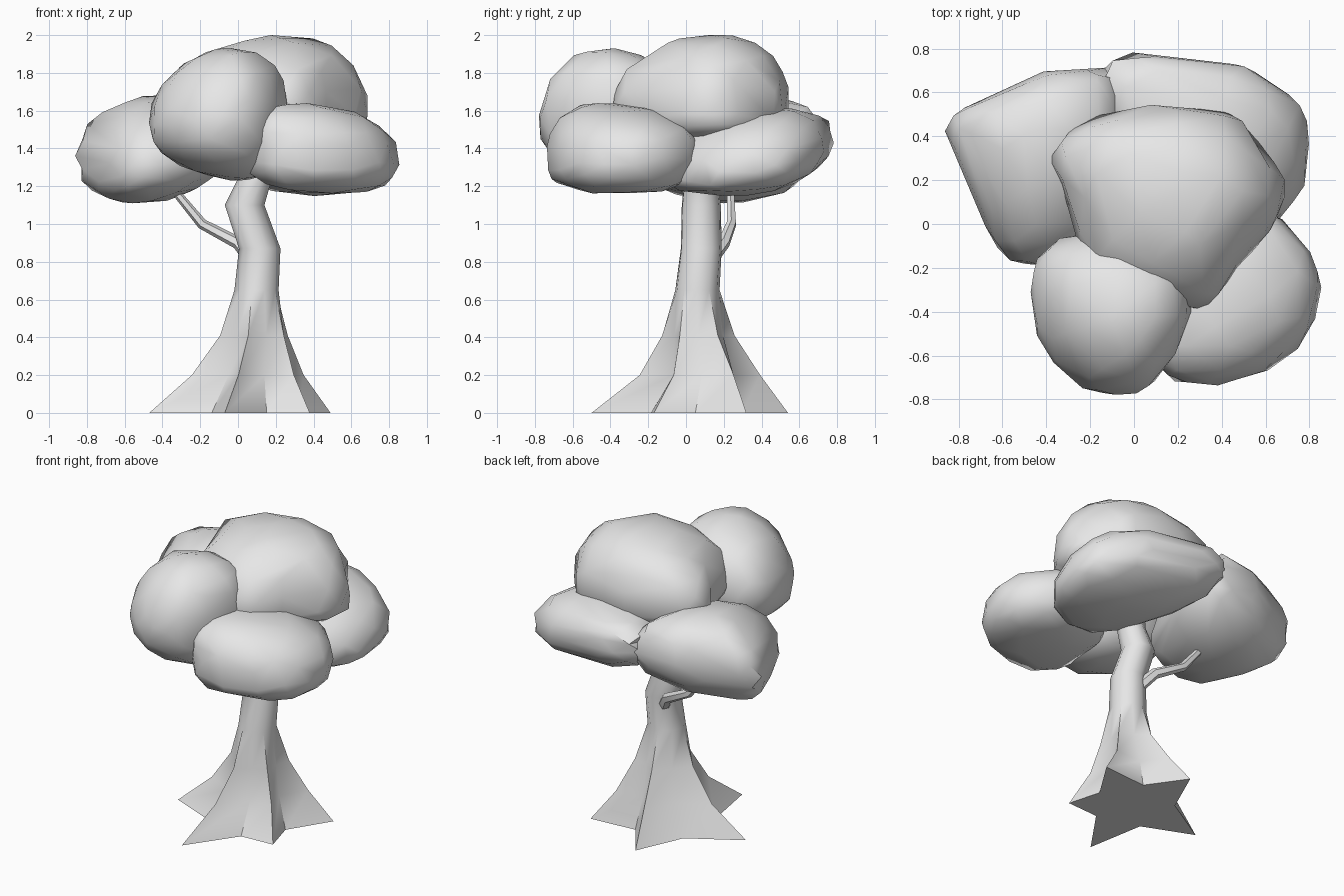
import bpy, bmesh, math
from mathutils import Vector, noise

cube = bpy.data.objects.get("Cube")
if cube:
    bpy.data.objects.remove(cube, do_unlink=True)

grey = bpy.data.materials.new("pale_grey")
grey.use_nodes = True
grey.diffuse_color = (0.8, 0.8, 0.8, 1)
grey.node_tree.nodes["Principled BSDF"].inputs["Base Color"].default_value = (0.8, 0.8, 0.8, 1)


def finish(bm, name, angle):
    """Turn a bmesh into a shaded object."""
    bmesh.ops.recalc_face_normals(bm, faces=bm.faces)
    mesh = bpy.data.meshes.new(name)
    bm.to_mesh(mesh)
    bm.free()
    mesh.materials.append(grey)
    obj = bpy.data.objects.new(name, mesh)
    bpy.context.collection.objects.link(obj)
    bpy.ops.object.select_all(action='DESELECT')
    obj.select_set(True)
    bpy.context.view_layer.objects.active = obj
    bpy.ops.object.shade_smooth_by_angle(angle=math.radians(angle))
    return obj


def reach(outline, e):
    """Distance from the centre to a star-shaped outline along direction e."""
    for a, b in zip(outline, outline[1:] + outline[:1]):
        if a.cross(e) >= 0 and e.cross(b) > 0:
            return a.cross(b - a) / e.cross(b - a)
    return outline[0].length


def puff(name, centre, outline, z_range, powers, lean_low, lean_high, tilt):
    """Leaf mass: a squarish ball filling a plan outline, leaning and tilted."""
    centre, lean_low, lean_high, tilt = map(Vector, (centre, lean_low, lean_high, tilt))
    outline = [Vector(p) - centre for p in outline]
    low, mid, high = z_range
    bm = bmesh.new()
    bmesh.ops.create_icosphere(bm, subdivisions=3, radius=1)
    for v in bm.verts:
        d = v.co.normalized()
        upper = d.z > 0
        power = powers[upper]
        flat = d.xy.length
        e = d.xy / flat if flat > 1e-4 else Vector((1, 0))
        d /= (flat ** power + abs(d.z) ** power) ** (1 / power)
        bump = 1.01 + 0.02 * noise.noise(d * 2 + Vector((centre.x, centre.y, mid)) * 5)
        plan = d.xy * reach(outline, e) * bump
        k = d.z * d.z
        rise = tilt.dot(plan) * (1 - k) + d.z * (high - mid if upper else mid - low)
        plan += centre + (lean_high if upper else lean_low) * k
        v.co = (plan.x, plan.y, mid + rise)
    obj = finish(bm, name, 50)
    # Coarser, irregular facets
    obj.modifiers.new("facets", 'DECIMATE').ratio = 0.5


# Crown
puff("front_leaves", (-.11, -.4),
     [(.26, -.4), (.24, -.22), (.1, -.08), (-.15, -.03), (-.38, -.08), (-.47, -.2),
      (-.46, -.48), (-.36, -.64), (-.2, -.77), (.05, -.77), (.17, -.62)],
     (1.23, 1.58, 1.93), (2.2, 2.0), (.12, .05), (.07, -.02), (.14, .1))
puff("right_leaves", (.45, -.34),
     [(.85, -.27), (.8, -.12), (.67, .03), (.45, .08), (.2, 0), (.08, -.2),
      (.05, -.56), (.18, -.71), (.4, -.73), (.6, -.67), (.76, -.55), (.82, -.43)],
     (1.16, 1.35, 1.64), (2.7, 2.4), (.05, 0), (-.14, -.08), (.02, .06))
puff("top_leaves", (.15, .12),
     [(.69, .2), (.54, .39), (.53, .46), (.38, .52), (.1, .55), (-.15, .5), (-.3, .42),
      (-.39, .32), (-.3, .1), (-.22, -.2), (0, -.33), (.25, -.39), (.35, -.38),
      (.48, -.18), (.66, .02)],
     (1.42, 1.61, 2.0), (2.3, 2.15), (0, 0), (.08, .04), (-.06, 0))
puff("back_leaves", (.33, .32),
     [(.8, .36), (.78, .53), (.52, .72), (-.02, .78), (-.16, .72), (-.15, .5), (0, .15),
      (.15, -.08), (.4, -.14), (.66, .01), (.77, .15)],
     (1.15, 1.34, 1.62), (2.1, 2.2), (.1, -.08), (-.05, .1), (-.1, .12))
puff("left_leaves", (-.42, .28),
     [(-.05, .3), (-.05, .71), (-.4, .7), (-.63, .59), (-.82, .51), (-.86, .42),
      (-.7, .05), (-.6, -.15), (-.46, -.2), (-.2, -.1)],
     (1.11, 1.37, 1.68), (2.1, 2.05), (-.11, -.03), (0, .1), (.06, .12))

# Trunk: five flared roots rising into a bent column
base = Vector((0.06, 0.06))
tips = [Vector(p) - base for p in
        [(.38, -.17), (.49, .32), (0, .54), (-.47, .03), (-.07, -.5)]]
levels = [  # height, centre x, centre y, column radius, root flare
    (0, .06, .06, .26, 1), (.2, .08, .09, .17, .43), (.41, .10, .07, .14, .14),
    (.65, .10, .06, .115, .01), (.87, .115, .08, .11, 0), (1.1, .035, .08, .105, 0),
    (1.24, .09, .08, .09, 0), (1.5, .12, .1, .08, 0)]
bm = bmesh.new()
rings = []
for z, cx, cy, r, flare in levels:
    ring = []
    for i, tip in enumerate(tips):
        nxt = tips[(i + 1) % len(tips)]
        valley = (tip.normalized() + nxt.normalized()).normalized()
        root = tip.normalized() * (r + (tip.length - r) * flare)
        for p in (root, valley * r):
            ring.append(bm.verts.new((cx + p.x, cy + p.y, z)))
    rings.append(ring)
for a, b in zip(rings, rings[1:]):
    for i in range(len(a)):
        j = (i + 1) % len(a)
        bm.faces.new((a[i], a[j], b[j], b[i]))
bm.faces.new(rings[0][::-1])
bm.faces.new(rings[-1])
finish(bm, "trunk", 45)

# Side branch: tapered six-sided tube
path = [Vector(p) for p in
        [(.08, .12, .8), (0, .2, .9), (-.19, .24, 1.0), (-.33, .235, 1.17), (-.38, .24, 1.25)]]
bm = bmesh.new()
rings = []
for i, p in enumerate(path):
    along = (path[min(i + 1, len(path) - 1)] - path[max(i - 1, 0)]).normalized()
    side = along.cross(Vector((0, 1, 0))).normalized()
    other = along.cross(side)
    r = 0.04 - 0.006 * i
    rings.append([bm.verts.new(p + r * (side * math.cos(k * math.pi / 3) + other * math.sin(k * math.pi / 3)))
                  for k in range(6)])
for a, b in zip(rings, rings[1:]):
    for k in range(6):
        j = (k + 1) % 6
        bm.faces.new((a[k], a[j], b[j], b[k]))
bm.faces.new(rings[0])
bm.faces.new(rings[-1])
finish(bm, "side_branch", 40)
